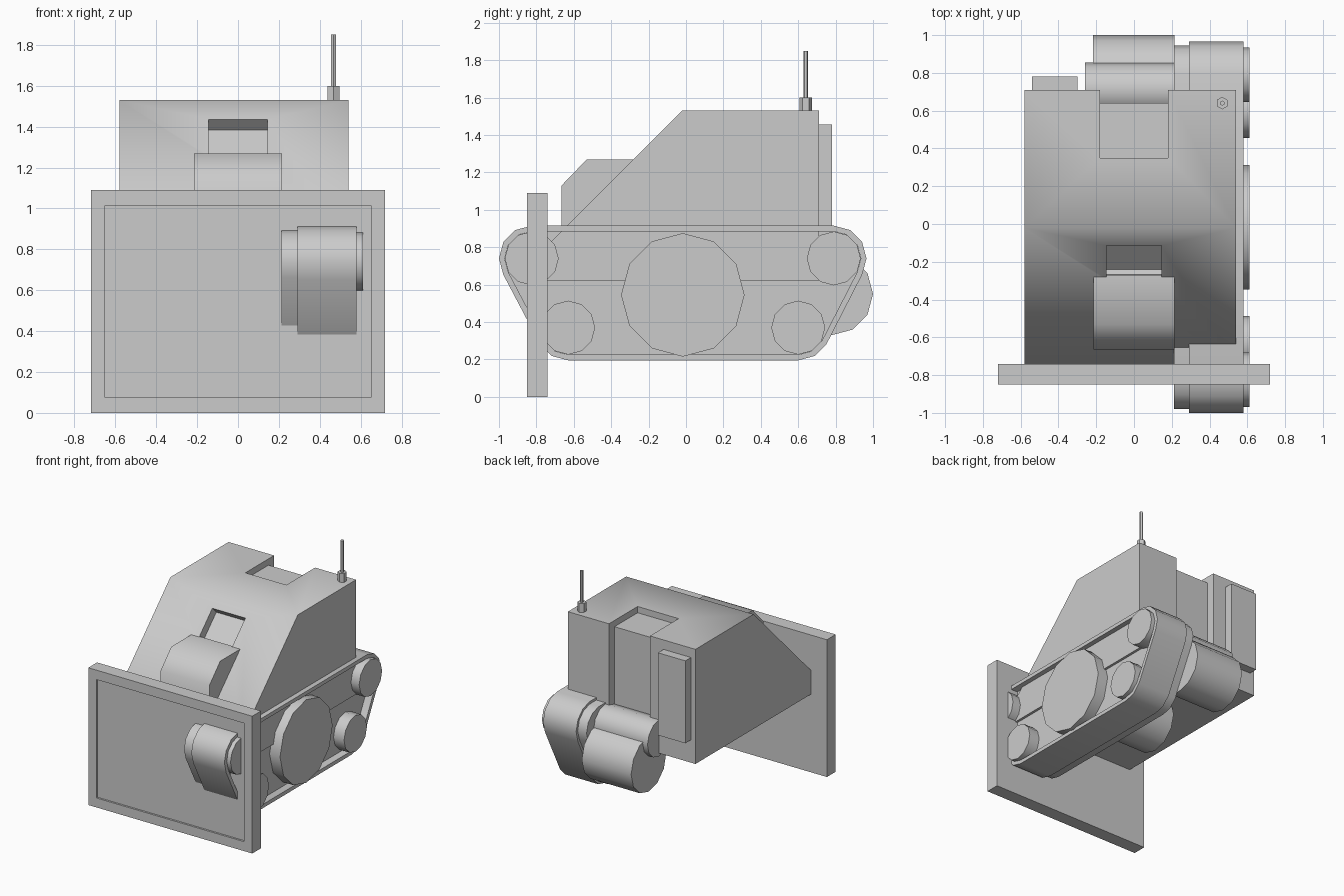
import bpy, bmesh, math

if "Cube" in bpy.data.objects:
    bpy.data.objects.remove(bpy.data.objects["Cube"])


def finish(name, bm, angle):
    bmesh.ops.recalc_face_normals(bm, faces=bm.faces)
    mesh = bpy.data.meshes.new(name)
    bm.to_mesh(mesh)
    bm.free()
    ob = bpy.data.objects.new(name, mesh)
    bpy.context.collection.objects.link(ob)
    shade(ob, angle)
    return ob


def shade(ob, angle):
    bpy.ops.object.select_all(action='DESELECT')
    ob.select_set(True)
    bpy.context.view_layer.objects.active = ob
    bpy.ops.object.shade_smooth_by_angle(angle=math.radians(angle))


def prism(name, profile, x0, x1, angle=40, hole=None):
    """Extrude a (y, z) profile along x, with an optional matching inner loop."""
    bm = bmesh.new()

    def loop(pts, x):
        return [bm.verts.new((x, y, z)) for y, z in pts]

    def bridge(a, b):
        for i in range(len(a)):
            j = (i + 1) % len(a)
            bm.faces.new((a[i], a[j], b[j], b[i]))

    a, b = loop(profile, x0), loop(profile, x1)
    bridge(a, b)
    if hole:
        c, d = loop(hole, x0), loop(hole, x1)
        bridge(c, d)
        bridge(a, c)
        bridge(b, d)
    else:
        bm.faces.new(a)
        bm.faces.new(b)
    return finish(name, bm, angle)


def box(name, x, y, z):
    return prism(name, [(y[0], z[0]), (y[1], z[0]), (y[1], z[1]), (y[0], z[1])],
                 x[0], x[1], 30)


def arc(cy, cz, r, start, end):
    return [(cy + r * math.cos(math.radians(t)), cz + r * math.sin(math.radians(t)))
            for t in range(start, end + 1, 30)]


def drum(name, cy, cz, r, x0, x1):
    return prism(name, arc(cy, cz, r, 0, 330), x0, x1)


def cut(ob, cutter, angle):
    m = ob.modifiers.new("cut", 'BOOLEAN')
    m.object = cutter
    m.solver = 'EXACT'
    bpy.context.view_layer.objects.active = ob
    bpy.ops.object.modifier_apply(modifier=m.name)
    bpy.data.objects.remove(cutter)
    shade(ob, angle)


# cab body with sloping front
body = prism("cab_body", [(-0.74, 0.62), (0.71, 0.62), (0.71, 1.53),
                          (-0.02, 1.53), (-0.74, 0.81)], -0.58, 0.54, 50)
# rear channel and front window recess
cut(body, prism("channel_cutter", [(0.35, 1.48), (0.64, 1.48), (0.64, 0.5), (0.8, 0.5),
                                   (0.8, 1.6), (0.35, 1.6)], -0.18, 0.18), 50)
cut(body, prism("window_cutter", [(-0.24, 1.21), (-0.065, 1.385), (-0.165, 1.485),
                                  (-0.34, 1.31)], -0.145, 0.145), 50)

# hood on the slope and rear panel
prism("hood", [(-0.665, 0.85), (-0.665, 1.13), (-0.53, 1.27), (-0.27, 1.27),
               (-0.26, 1.15), (-0.4, 0.85)], -0.215, 0.215, 50)
box("rear_panel", (-0.54, -0.3), (0.70, 0.78), (0.80, 1.455))

# front blade with recessed panel
blade = box("blade", (-0.72, 0.72), (-0.85, -0.74), (0, 1.09))
cut(blade, box("panel_cutter", (-0.65, 0.65), (-0.9, -0.835), (0.075, 1.015)), 30)

# antenna
for name, r, z0, z1 in (("antenna_base", 0.033, 1.52, 1.6), ("antenna_mast", 0.013, 1.59, 1.85)):
    bm = bmesh.new()
    bmesh.ops.create_cone(bm, cap_ends=True, segments=6, radius1=r, radius2=r, depth=z1 - z0)
    bmesh.ops.translate(bm, vec=(0.467, 0.64, (z0 + z1) / 2), verts=bm.verts)
    finish(name, bm, 30)

# track belt wrapped round four small wheels
wheels = [(0.79, 0.74, -30, 90), (-0.825, 0.74, 90, 210),
          (-0.63, 0.37, 210, 270), (0.6, 0.37, 270, 330)]


def track(r):
    return [p for cy, cz, s, e in wheels for p in arc(cy, cz, r, s, e)]


prism("track_belt", track(0.175), 0.29, 0.58, hole=track(0.145))
prism("track_frame", track(0.155), 0.212, 0.52)
for i, (cy, cz, s, e) in enumerate(wheels):
    drum(f"track_wheel_{i + 1}", cy, cz, 0.144, 0.5, 0.612)
drum("main_wheel", -0.017, 0.545, 0.33, 0.5, 0.612)

# drums under and behind the body
drum("rear_drum", 0.78, 0.55, 0.22, -0.218, 0.215)
drum("middle_drum", -0.017, 0.55, 0.22, -0.218, 0.215)
drum("rear_axle_drum", 0.71, 0.74, 0.145, -0.26, 0.215)
